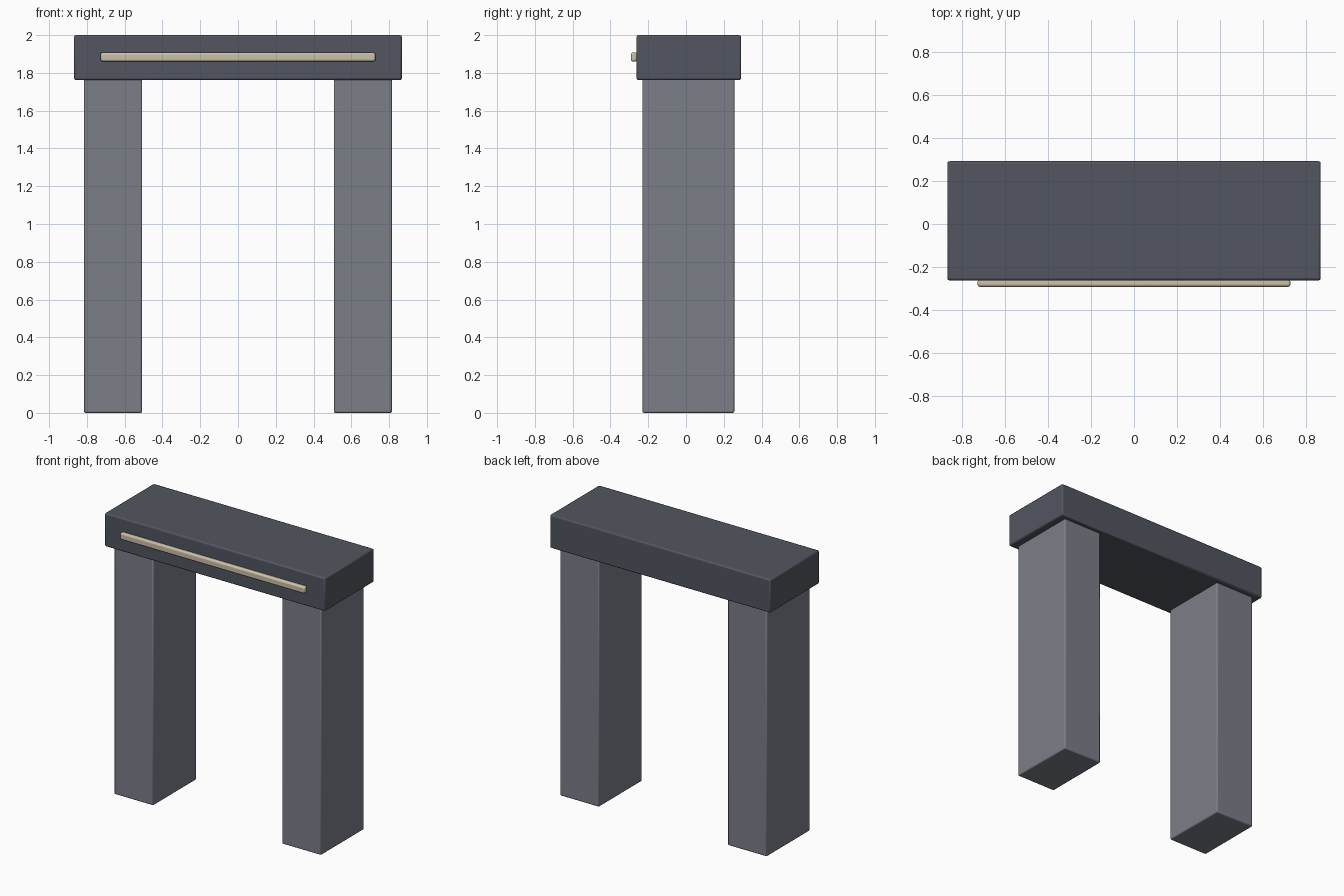
import bpy
import math

cube = bpy.data.objects.get("Cube")
if cube:
    bpy.data.objects.remove(cube, do_unlink=True)


def material(name, rgb):
    mat = bpy.data.materials.new(name)
    mat.use_nodes = True
    colour = (*rgb, 1)
    mat.diffuse_color = colour
    bsdf = next(n for n in mat.node_tree.nodes if n.type == 'BSDF_PRINCIPLED')
    bsdf.inputs["Base Color"].default_value = colour
    return mat


def rounded_box(name, low, high, bevel, mat):
    """Box between two corners with softened edges."""
    centre = [(a + b) / 2 for a, b in zip(low, high)]
    bpy.ops.mesh.primitive_cube_add(size=1, location=centre)
    box = bpy.context.object
    box.name = name
    box.scale = [b - a for a, b in zip(low, high)]
    bpy.ops.object.transform_apply(location=False, rotation=False, scale=True)
    box.data.materials.append(mat)
    mod = box.modifiers.new("soft_edges", 'BEVEL')
    mod.width = bevel
    mod.segments = 2
    bpy.ops.object.shade_smooth_by_angle(angle=math.radians(35))
    return box


stone = material("grey stone", (0.2, 0.21, 0.25))
dark_stone = material("dark slate", (0.085, 0.092, 0.115))
cream = material("warm cream", (0.6, 0.53, 0.4))

# Pillars
for side, name in ((-1, "right_pillar"), (1, "left_pillar")):
    inner, outer = sorted((side * 0.507, side * 0.815))
    rounded_box(name, (inner, -0.23, 0), (outer, 0.256, 1.78), 0.008, stone)

# Lintel resting on the pillars
rounded_box("lintel", (-0.868, -0.262, 1.762), (0.868, 0.292, 2), 0.01, dark_stone)

# Light strip on the front of the lintel
rounded_box("light_strip", (-0.727, -0.292, 1.86), (0.727, -0.258, 1.908), 0.01, cream)
